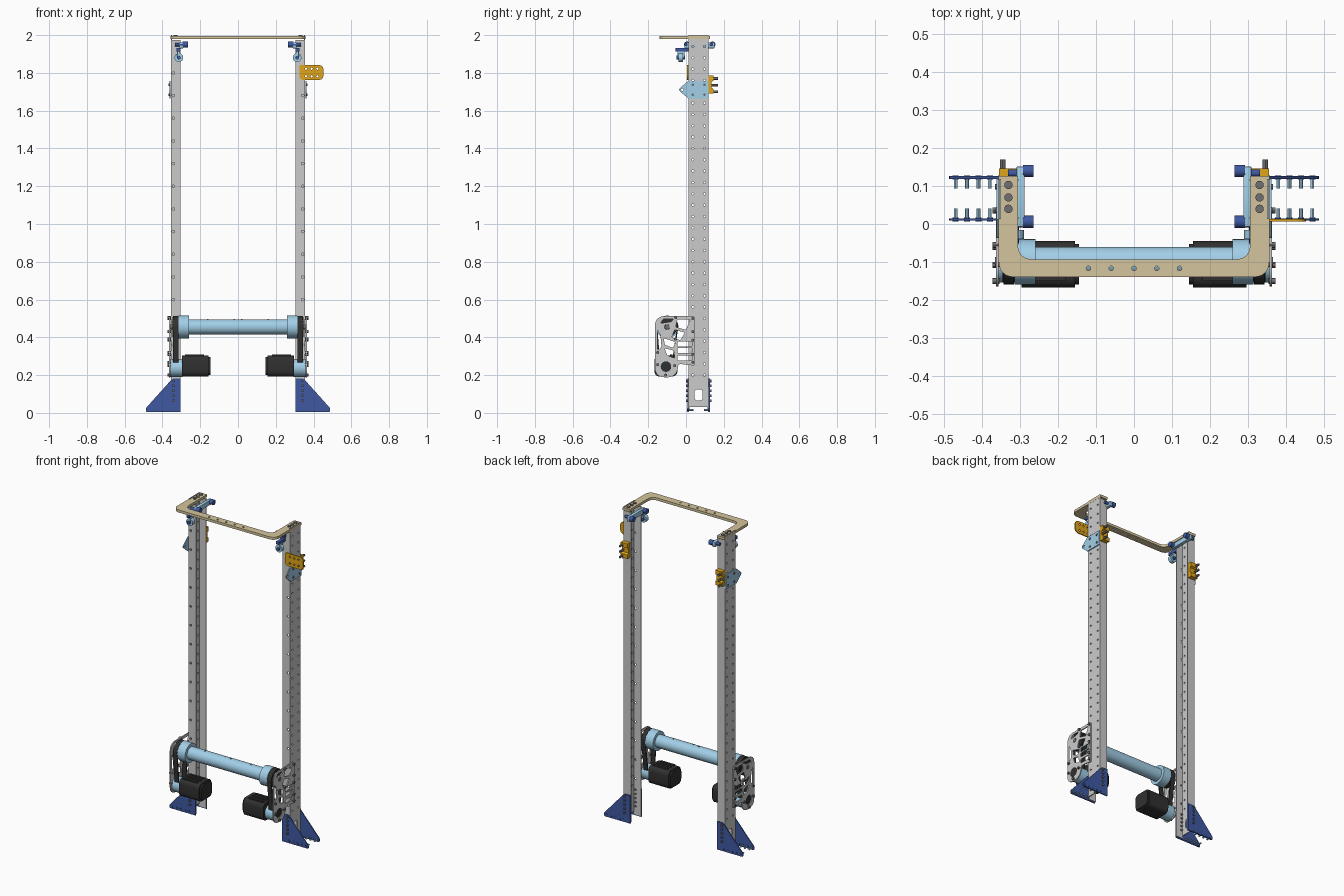
import bpy, bmesh
from math import sin, cos, pi, radians
from mathutils import Matrix, Vector

if "Cube" in bpy.data.objects:
    bpy.data.objects.remove(bpy.data.objects["Cube"])


def colour(name, r, g, b):
    m = bpy.data.materials.new(name)
    m.diffuse_color = (r, g, b, 1)
    m.use_nodes = True
    m.node_tree.nodes["Principled BSDF"].inputs["Base Color"].default_value = m.diffuse_color
    return m


BLUE = colour("deep_blue", 0.05, 0.10, 0.36)
SKY = colour("light_blue", 0.36, 0.62, 0.80)
BLACK = colour("black", 0.03, 0.03, 0.03)
GOLD = colour("gold", 0.75, 0.38, 0.01)
TAN = colour("tan", 0.66, 0.56, 0.34)
DARK = colour("dark_grey", 0.16, 0.16, 0.17)


def finish(name, bm, mat, mirror):
    bmesh.ops.recalc_face_normals(bm, faces=bm.faces)
    me = bpy.data.meshes.new(name)
    bm.to_mesh(me)
    bm.free()
    ob = bpy.data.objects.new(name, me)
    bpy.context.collection.objects.link(ob)
    if mat:
        me.materials.append(mat)
    if mirror:
        mod = ob.modifiers.new("Mirror", 'MIRROR')
        mod.use_mirror_merge = False
    return ob


def cyls(name, axis, centres, r, length, mat=None, mirror=True, seg=24):
    rot = {'X': Matrix.Rotation(pi / 2, 4, 'Y'), 'Y': Matrix.Rotation(pi / 2, 4, 'X'),
           'Z': Matrix.Identity(4)}[axis]
    bm = bmesh.new()
    for c in centres:
        bmesh.ops.create_cone(bm, cap_ends=True, segments=seg, radius1=r, radius2=r,
                              depth=length, matrix=Matrix.Translation(c) @ rot)
    return finish(name, bm, mat, mirror)


def box(name, lo, hi, mat=None, mirror=True, bevel=0.0):
    lo, hi = Vector(lo), Vector(hi)
    bm = bmesh.new()
    bmesh.ops.create_cube(bm, size=1, matrix=Matrix.Translation((lo + hi) / 2)
                          @ Matrix.Diagonal((*(hi - lo), 1)))
    if bevel:
        bmesh.ops.bevel(bm, geom=bm.edges[:], offset=bevel, segments=2, affect='EDGES', profile=0.5)
    return finish(name, bm, mat, mirror)


def rounded(pts, steps=6):
    """Corners given as (u, v, radius), rounded with a short curve."""
    out = []
    for i, p in enumerate(pts):
        c = Vector(p[:2])
        r = p[2] if len(p) > 2 else 0
        if not r:
            out.append(c)
            continue
        a = c + (Vector(pts[i - 1][:2]) - c).normalized() * r
        b = c + (Vector(pts[(i + 1) % len(pts)][:2]) - c).normalized() * r
        k = 0.41
        for s in range(steps + 1):
            t = s / steps
            w = (1 - t) ** 2, 2 * t * (1 - t) * (1 + k) / 1.41, t * t
            out.append((a * w[0] + c * w[1] + b * w[2]) / sum(w))
    return out


def rect(u0, v0, u1, v1, r=0):
    return rounded([(u0, v0, r), (u1, v0, r), (u1, v1, r), (u0, v1, r)])


def ring(u, v, r, n=10):
    return [Vector((u + r * cos(2 * pi * i / n), v + r * sin(2 * pi * i / n))) for i in range(n)]


def plate(name, outline, holes, axis, lo, hi, mat=None, mirror=True):
    """Filled outline with holes, extruded from lo to hi along axis."""
    cu = bpy.data.curves.new(name, 'CURVE')
    cu.dimensions, cu.fill_mode, cu.extrude = '2D', 'BOTH', (hi - lo) / 2
    for pts in [outline] + holes:
        sp = cu.splines.new('POLY')
        sp.points.add(len(pts) - 1)
        for q, p in zip(sp.points, pts):
            q.co = (p[0], p[1], 0, 1)
        sp.use_cyclic_u = True
    tmp = bpy.data.objects.new("tmp", cu)
    bpy.context.collection.objects.link(tmp)
    me = bpy.data.meshes.new_from_object(tmp.evaluated_get(bpy.context.evaluated_depsgraph_get()))
    bm = bmesh.new()
    bm.from_mesh(me)
    bpy.data.objects.remove(tmp)
    bpy.data.curves.remove(cu)
    bpy.data.meshes.remove(me)
    bmesh.ops.remove_doubles(bm, verts=bm.verts, dist=1e-5)
    mid = (lo + hi) / 2
    for v in bm.verts:
        a, b, w = v.co.x, v.co.y, v.co.z + mid
        v.co = {'X': (w, a, b), 'Y': (a, w, b), 'Z': (a, b, w)}[axis]
    return finish(name, bm, mat, mirror)


# Posts: channels open to the inside, with drilled webs and front flanges
web_holes = [ring(y, 0.20 + 0.06 * i, 0.006, 8) for i in range(30) for y in (0.036, 0.098)]
plate("post_web", rect(0.013, 0.03, 0.119, 2.0), web_holes + [rect(0.045, 0.065, 0.088, 0.125, 0.018)],
      'X', 0.350, 0.356)
plate("post_front_flange", rect(0.304, 0.012, 0.351, 1.975),
      [ring(0.342, 0.24 + 0.12 * i, 0.007, 8) for i in range(14)], 'Y', 0.013, 0.019)
box("post_back_flange", (0.304, 0.113, 0.012), (0.351, 0.119, 1.975))

# Top U-shaped frame
U = [(-0.357, 0.126), (-0.357, -0.14, 0.045), (0.357, -0.14, 0.045), (0.357, 0.126),
     (0.306, 0.126), (0.306, -0.093, 0.04), (-0.306, -0.093, 0.04), (-0.306, 0.126)]
plate("top_frame", rounded(U), [ring(-0.12 + 0.06 * i, -0.117, 0.006) for i in range(5)],
      'Z', 1.98, 1.996, TAN, False)
cyls("top_frame_bolts", 'Z', [(0.331, y, 1.99) for y in (0.04, 0.07, 0.103)], 0.011, 0.02, DARK)

# Feet: front and back gusset plates with bolts
gusset = [(0.304, 0.005), (0.487, 0.005, 0.008), (0.487, 0.026, 0.008), (0.347, 0.182, 0.01), (0.304, 0.182)]
xs = [0.38, 0.41, 0.44, 0.47]
for side, y0, y1, yb in (("front", 0.009, 0.014, 0.027), ("back", 0.119, 0.126, 0.108)):
    plate(side + "_foot_gusset", rounded(gusset), [], 'Y', y0, y1, BLUE)
    cyls(side + "_foot_floor_bolts", 'Y', [(x, yb, 0.016) for x in xs], 0.005, 0.028, SKY, seg=12)
    cyls(side + "_foot_floor_bolt_heads", 'Y', [(x, (y0 + y1) / 2, 0.016) for x in xs + [0.35]],
         0.008, 0.011, BLUE, seg=12)
    cyls(side + "_foot_post_bolts", 'Y', [(0.342, (y0 + y1) / 2, 0.065 + 0.026 * i) for i in range(5)],
         0.007, 0.024, DARK, seg=12)

# Winch side plates with truss cut-outs
outline = [(-0.165, 0.512, 0.055), (0.045, 0.512, 0.01), (0.045, 0.25, 0.01), (-0.04, 0.26, 0.015),
           (-0.05, 0.188, 0.05), (-0.165, 0.188, 0.055)]
cuts = [[(-0.135, 0.475), (-0.12, 0.497), (-0.065, 0.497), (-0.08, 0.482)],
        [(-0.045, 0.495), (0.022, 0.495), (0.0, 0.44), (-0.055, 0.455)],
        [(-0.06, 0.44), (-0.005, 0.425), (-0.03, 0.385), (-0.075, 0.40)],
        [(-0.152, 0.44), (-0.135, 0.41), (-0.13, 0.35), (-0.152, 0.33)],
        [(-0.118, 0.395), (-0.055, 0.375), (-0.07, 0.345), (-0.112, 0.36)],
        [(-0.113, 0.342), (-0.065, 0.33), (-0.06, 0.29), (-0.1, 0.305)]]
cuts = [rounded([(*p, 0.006) for p in c], 3) for c in cuts]
cuts += [rect(-0.045, z, 0.032, z + 0.026, 0.006) for z in (0.277, 0.318, 0.352)]
cuts += [ring(-0.108, 0.245, 0.03, 24), ring(-0.10, 0.455, 0.014, 16)]
plate("winch_side_plate", rounded(outline), cuts, 'X', 0.357, 0.364)
cyls("winch_plate_bolts", 'X', [(0.364, y, z) for y, z in
     ((-0.15, 0.32), (-0.108, 0.20), (-0.15, 0.255), (-0.06, 0.25), (-0.055, 0.39), (0.036, 0.50),
      (0.036, 0.43), (0.036, 0.385), (0.036, 0.31), (0.036, 0.268), (-0.055, 0.505))], 0.008, 0.018, DARK, seg=12)

# Drum with collars and drive pulleys
cyls("drum_tube", 'X', [(0, -0.10, 0.455)], 0.04, 0.54, SKY, False, 40)
cyls("drum_collar", 'X', [(0.287, -0.10, 0.455)], 0.06, 0.055, SKY, seg=40)
cyls("drum_pulley", 'X', [(0.330, -0.10, 0.455)], 0.053, 0.032, BLACK, seg=36)
cyls("drum_axle", 'X', [(0.34, -0.10, 0.455)], 0.013, 0.052, DARK)
cyls("drum_line_anchors", 'Z', [(0.02, -0.10, 0.494), (0.16, -0.10, 0.494)], 0.005, 0.006, DARK, seg=12)


# Belt loops running from the drum pulley down to the motor
def belt(r_top, r_low):
    arc = [Vector((-0.10 + r_top * cos(a), 0.455 + r_top * sin(a))) for a in [pi * i / 20 for i in range(21)]]
    return arc + [Vector((-0.106 - r_low * cos(a), 0.245 - r_low * sin(a))) for a in [pi * i / 20 for i in range(21)]]


plate("drive_belt", belt(0.059, 0.036), [belt(0.052, 0.029)], 'X', 0.316, 0.344, BLACK)
cyls("motor_pulley", 'X', [(0.347, -0.106, 0.245)], 0.028, 0.03, BLACK)

# Motors
cyls("motor_gearbox", 'X', [(0.326, -0.107, 0.238)], 0.047, 0.062, SKY, seg=36)
plate("motor_body", rect(-0.168, 0.192, -0.045, 0.305, 0.034), [], 'X', 0.155, 0.296, BLACK)
plate("motor_end_cap", rect(-0.160, 0.200, -0.053, 0.297, 0.03), [], 'X', 0.145, 0.157, BLACK)
for i in range(3):
    box("motor_fin", (0.18, -0.150 + 0.032 * i, 0.300), (0.28, -0.135 + 0.032 * i, 0.309), BLACK)

# Upper side brackets with a pointed eye
plate("eye_bracket", rounded([(-0.042, 1.711, 0.015), (0.012, 1.757), (0.118, 1.757), (0.118, 1.665), (0.012, 1.665)]),
      [ring(-0.02, 1.711, 0.007)], 'X', 0.357, 0.363, SKY)
cyls("eye_bracket_bolts", 'X', [(0.363, y, z) for y in (0.036, 0.098) for z in (1.685, 1.737)],
     0.007, 0.008, DARK, seg=12)

# Gold rear stop blocks with pins
plate("rear_block", [(0.119, 1.69), (0.146, 1.69), (0.146, 1.715), (0.134, 1.722), (0.134, 1.752),
                     (0.146, 1.758), (0.146, 1.785), (0.119, 1.785)], [], 'X', 0.308, 0.356, GOLD)
cyls("rear_block_pins", 'Y', [(0.346, 0.145, z) for z in (1.70, 1.735, 1.77)], 0.007, 0.05, DARK, seg=12)

# Gold mounting plate, right side only
plate("mount_plate", rounded([(0.325, 1.775, 0.008), (0.34, 1.762, 0.008), (0.453, 1.762, 0.03),
                              (0.453, 1.842, 0.03), (0.325, 1.842, 0.012)]),
      [ring(x, z, 0.006) for x in (0.36, 0.39, 0.42) for z in (1.782, 1.822)], 'Y', 0.006, 0.013, GOLD, False)

# Top roller carriers and hanging guide pulleys
box("roller_bar", (0.288, -0.008, 1.930), (0.310, 0.152, 1.962), SKY, bevel=0.004)
cyls("roller", 'X', [(0.279, y, 1.95) for y in (0.006, 0.14)], 0.016, 0.027, BLUE)
cyls("roller_axle", 'X', [(0.30, y, 1.95) for y in (0.0, 0.134)], 0.009, 0.065, BLUE, seg=16)
box("guide_arm", (0.304, -0.055, 1.912), (0.326, 0.014, 1.932), BLUE, bevel=0.003)
box("guide_fork", (0.306, -0.045, 1.875), (0.322, -0.008, 1.914), SKY, bevel=0.003)
cyls("guide_pulley", 'Y', [(0.313, -0.028, 1.881)], 0.023, 0.024, SKY)
cyls("guide_pulley_hub", 'Y', [(0.313, -0.028, 1.881)], 0.010, 0.044, BLUE, seg=16)

# Smooth the round parts, keep edges sharp
bpy.ops.object.select_all(action='SELECT')
bpy.context.view_layer.objects.active = bpy.data.objects["drum_tube"]
bpy.ops.object.shade_smooth_by_angle(angle=radians(30))
